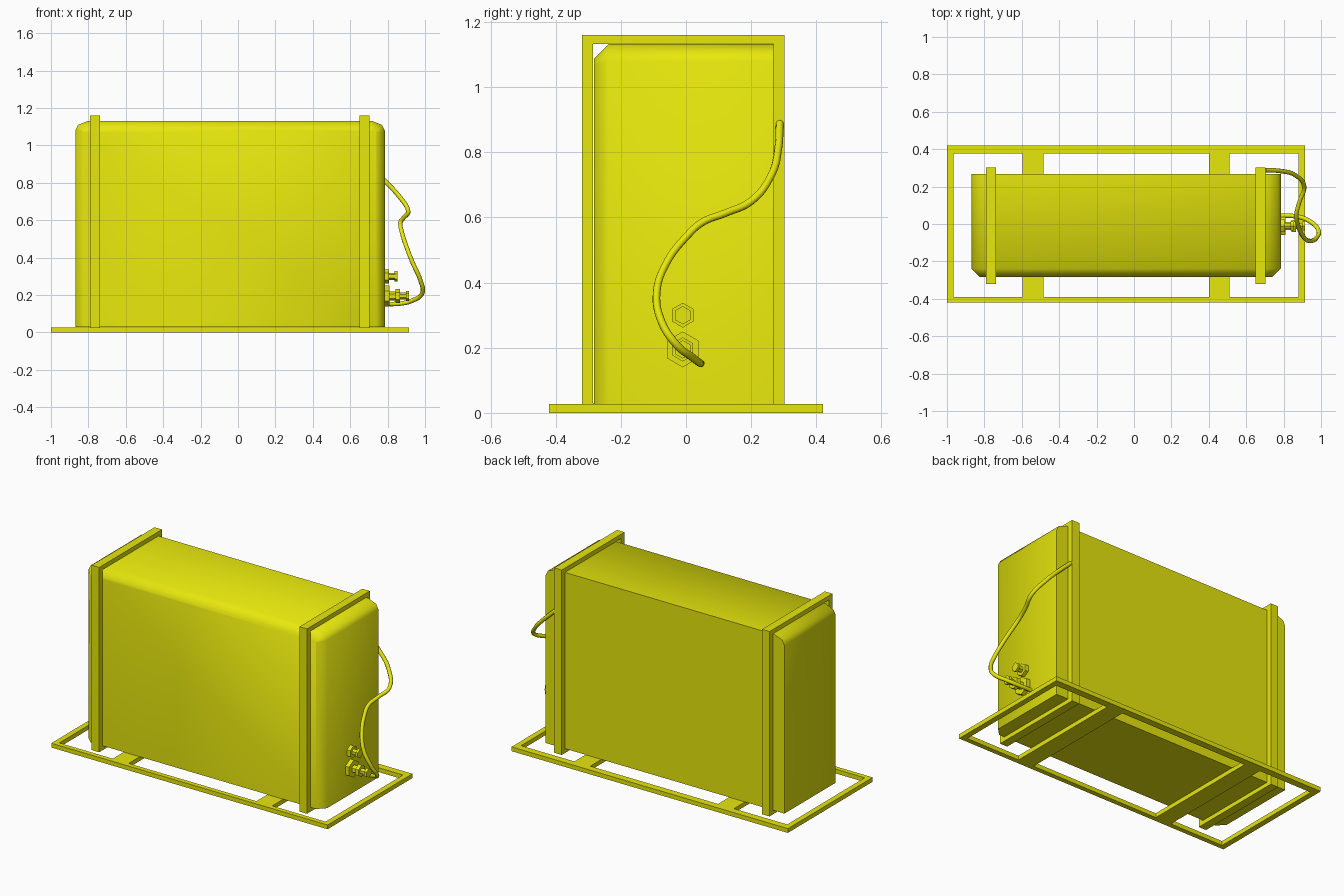
import bpy, bmesh, math
from mathutils import Matrix, Vector

if "Cube" in bpy.data.objects:
    bpy.data.objects.remove(bpy.data.objects["Cube"])

yellow = bpy.data.materials.new("yellow")
yellow.diffuse_color = (0.8, 0.8, 0.004, 1)
yellow.use_nodes = True
yellow.node_tree.nodes["Principled BSDF"].inputs["Base Color"].default_value = yellow.diffuse_color


def finish(name, bm):
    bmesh.ops.recalc_face_normals(bm, faces=bm.faces[:])
    me = bpy.data.meshes.new(name)
    bm.to_mesh(me)
    bm.free()
    me.materials.append(yellow)
    ob = bpy.data.objects.new(name, me)
    bpy.context.collection.objects.link(ob)
    return ob


def add_box(bm, x0, x1, y0, y1, z0, z1):
    m = Matrix.Translation(((x0 + x1) / 2, (y0 + y1) / 2, (z0 + z1) / 2))
    m = m @ Matrix.Diagonal((x1 - x0, y1 - y0, z1 - z0, 1))
    bmesh.ops.create_cube(bm, size=1, matrix=m)


def boxes(name, rows):
    bm = bmesh.new()
    for r in rows:
        add_box(bm, *r)
    return finish(name, bm)


# base frame with two cross members
H = 0.027
boxes("base_frame", [
    (-1, -0.965, -0.42, 0.42, 0, H),
    (0.88, 0.915, -0.42, 0.42, 0, H),
    (-0.965, 0.88, -0.42, -0.39, 0, H),
    (-0.965, 0.88, 0.376, 0.42, 0, H)])
for i, x in enumerate((-0.595, 0.4)):
    boxes(f"cross_member_{i + 1}", [(x, x + 0.11, -0.39, 0.376, 0, H)])

# tank body: end profile with rounded top corners, chamfered front edge
XL, XR, ZB, ZT = -0.87, 0.785, 0.028, 1.132
YF, YB = -0.283, 0.268
profile = [(XL, ZB), (XL, 1.08), (-0.855, 1.11), (-0.80, ZT),
           (0.715, ZT), (0.77, 1.11), (XR, 1.08), (XR, ZB)]
bm = bmesh.new()
face = bm.faces.new([bm.verts.new((x, YF, z)) for x, z in profile])
ext = bmesh.ops.extrude_face_region(bm, geom=[face], use_keep_orig=True)
for v in ext["geom"]:
    if isinstance(v, bmesh.types.BMVert):
        v.co.y = YB
bmesh.ops.recalc_face_normals(bm, faces=bm.faces[:])
rim = [e for e in bm.edges
       if all(abs(v.co.y - YF) < 1e-4 for v in e.verts)
       and not all(v.co.z < ZB + 0.001 for v in e.verts)]
bmesh.ops.bevel(bm, geom=rim, offset=0.045, segments=1, affect='EDGES')
body = finish("tank_body", bm)

# two rectangular straps around the tank
for i, x in enumerate((-0.79, 0.65)):
    a, b = x, x + 0.052
    boxes(f"strap_{i + 1}", [
        (a, b, -0.32, -0.286, 0.002, 1.16),
        (a, b, 0.265, 0.302, 0.002, 1.16),
        (a, b, -0.286, 0.265, 1.133, 1.16),
        (a, b, -0.286, 0.265, 0.002, 0.03)])


# hexagonal fittings on the right end
def fitting(name, z, parts):
    bm = bmesh.new()
    for x0, x1, r, n in parts:
        m = (Matrix.Translation(((x0 + x1) / 2, -0.01, z))
             @ Matrix.Rotation(math.pi / 2, 4, 'Y')
             @ Matrix.Rotation(math.pi / 2, 4, 'Z'))
        bmesh.ops.create_cone(bm, cap_ends=True, segments=n, radius1=r,
                              radius2=r, depth=x1 - x0, matrix=m)
    return finish(name, bm)


fitting("upper_fitting", 0.3, [(0.78, 0.808, 0.038, 6), (0.808, 0.838, 0.019, 6),
                               (0.838, 0.853, 0.028, 6)])
fitting("lower_fitting", 0.195, [(0.78, 0.81, 0.055, 6), (0.81, 0.842, 0.024, 6),
                                 (0.842, 0.865, 0.037, 6), (0.865, 0.897, 0.018, 6),
                                 (0.897, 0.914, 0.028, 6)])

# curved hose from the strap side down to the lower fitting
path = [(0.70, .288, .89), (0.785, .283, .81), (0.86, .262, .73), (0.91, .2, .65),
        (0.885, .12, .613), (0.868, .05, .585), (0.875, 0, .54), (0.9, -.06, .46),
        (.935, -.09, .37), (.975, -.075, .28), (.985, -.03, .21), (.93, .02, .17),
        (.87, .04, .155), (.78, .045, .152)]
cu = bpy.data.curves.new("hose_path", 'CURVE')
cu.dimensions = '3D'
sp = cu.splines.new('BEZIER')
sp.bezier_points.add(len(path) - 1)
for p, co in zip(sp.bezier_points, path):
    p.co = co
    p.handle_left_type = p.handle_right_type = 'AUTO'
sp.resolution_u = 6
cu.bevel_depth = 0.012
cu.bevel_resolution = 2
cu.use_fill_caps = True
cu.materials.append(yellow)
hose = bpy.data.objects.new("hose", cu)
bpy.context.collection.objects.link(hose)

# smooth the hose and the tank corners
for ob in (hose, body):
    bpy.ops.object.select_all(action='DESELECT')
    bpy.context.view_layer.objects.active = ob
    ob.select_set(True)
    if ob.type == 'CURVE':
        bpy.ops.object.convert(target='MESH')
    bpy.ops.object.shade_smooth_by_angle(angle=math.radians(50))
